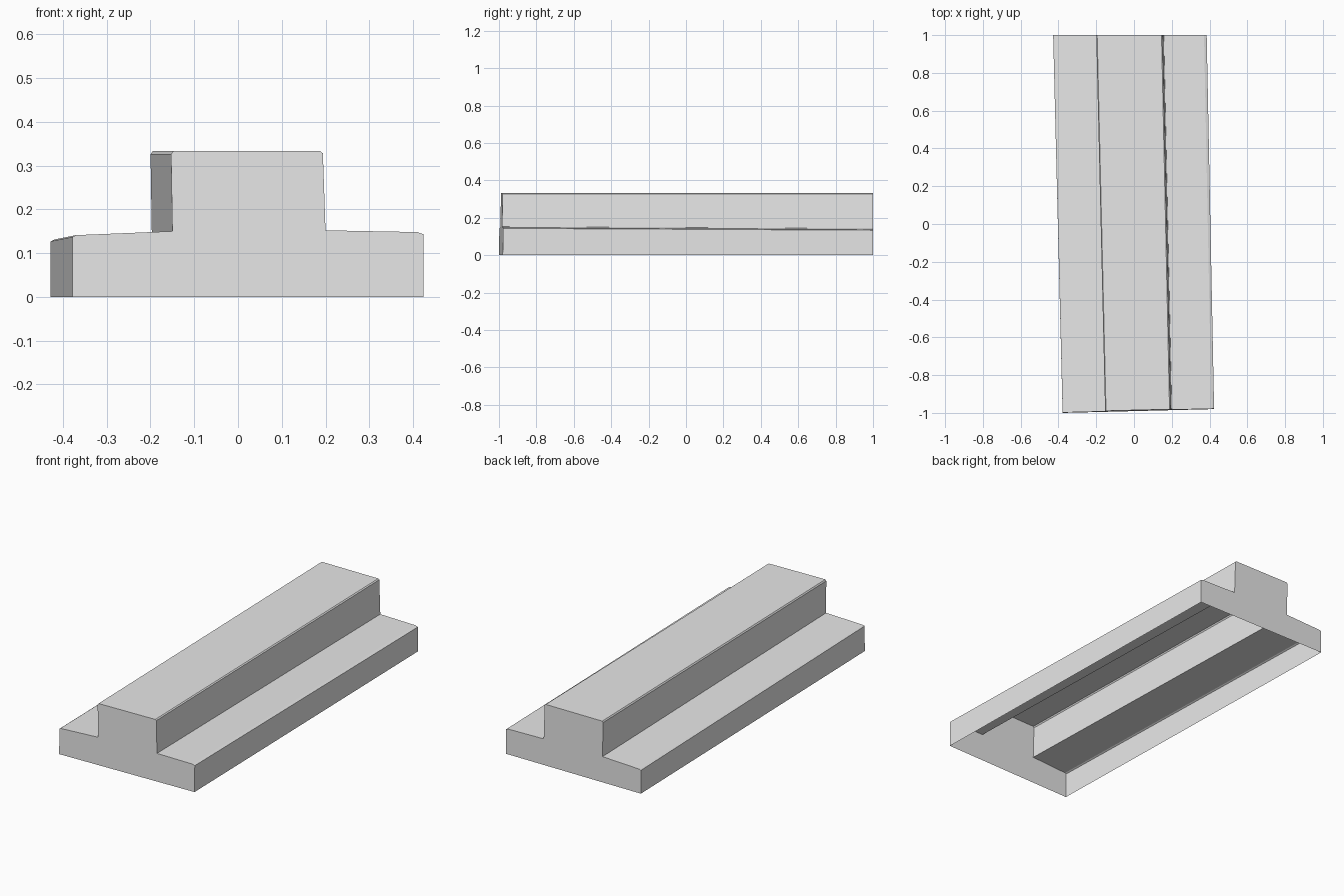
import bpy
import bmesh

default_cube = bpy.data.objects.get("Cube")
if default_cube:
    bpy.data.objects.remove(default_cube, do_unlink=True)

# Single plain grey finish
grey = bpy.data.materials.new("plain_grey")
grey.use_nodes = True
colour = (0.8, 0.8, 0.8, 1)
grey.diffuse_color = colour
grey.node_tree.nodes["Principled BSDF"].inputs["Base Color"].default_value = colour

# Stepped front outline (x, z), from the left foot over the raised rib
outline = [
    (-.378, 0), (-.378, .137), (-.37, .141), (-.15, .15),
    (-.153, .326), (-.148, .333), (.188, .333), (.194, .328),
    (.2, .152), (.41, .148), (.424, .143), (.424, 0),
]
left_edge = outline[0][0]


def front_point(x, z):
    """The front end is cut slightly askew and leans back a little."""
    return (x, -1 + .025 * (x - left_edge) + .015 * z, z)


def back_point(x, z):
    """The back end is shifted sideways and its flanges are a bit lower."""
    shift = -.05 + .0135 * (x - left_edge)
    drop = .01 if .1 < z < .2 else 0
    return (x + shift, 1, z - drop)


# Hollow shell, open underneath, with both ends closed
bm = bmesh.new()
front = [bm.verts.new(front_point(x, z)) for x, z in outline]
back = [bm.verts.new(back_point(x, z)) for x, z in outline]
for i in range(len(outline) - 1):
    bm.faces.new((front[i], front[i + 1], back[i + 1], back[i]))
bm.faces.new(list(reversed(front)))
bm.faces.new(back)

mesh = bpy.data.meshes.new("stepped_rail_shell")
bm.to_mesh(mesh)
bm.free()
mesh.materials.append(grey)
rail = bpy.data.objects.new("stepped_rail_shell", mesh)
bpy.context.collection.objects.link(rail)
